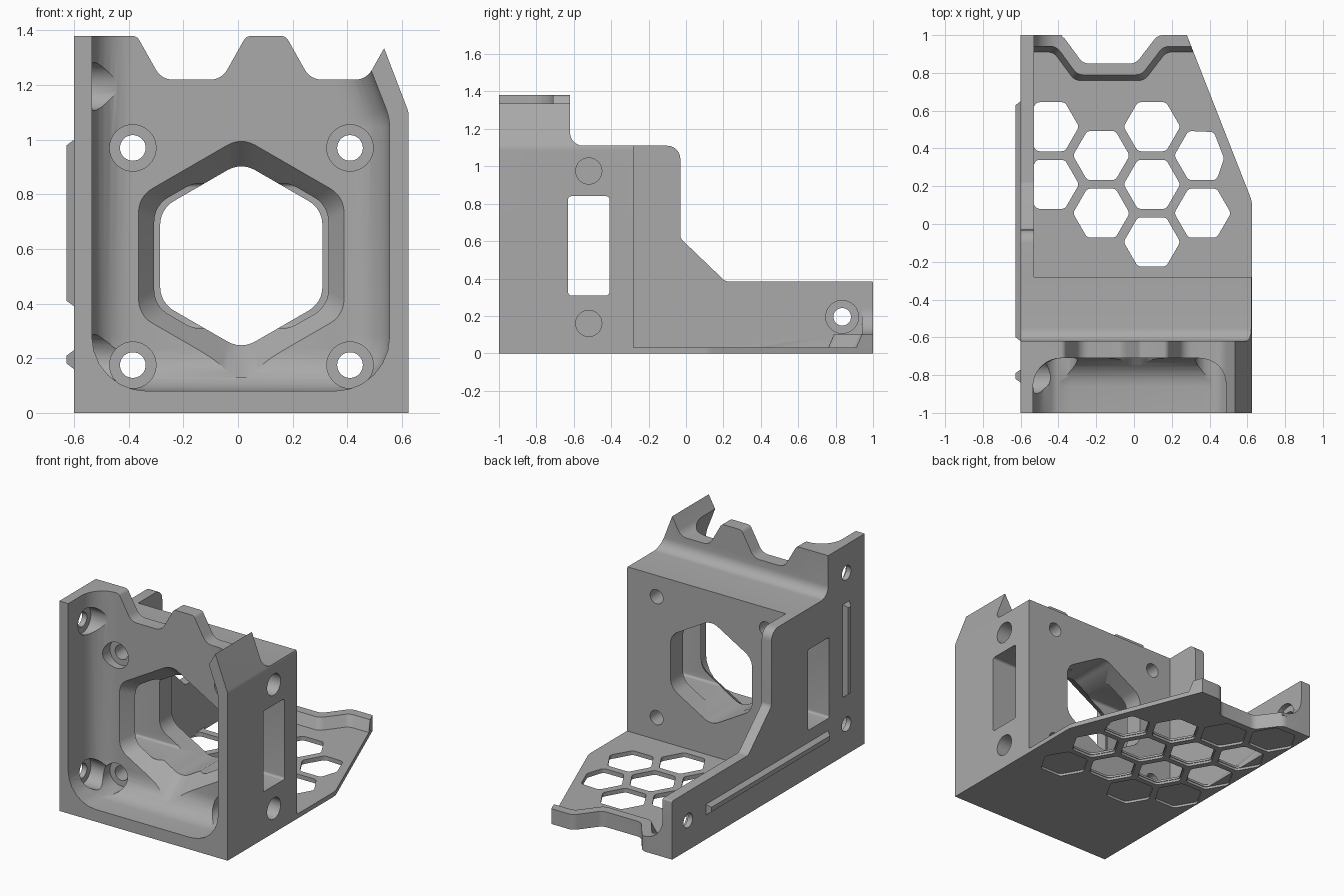
import bpy, bmesh, math
from mathutils import Vector

cube = bpy.data.objects.get("Cube")
if cube:
    bpy.data.objects.remove(cube)

grey = bpy.data.materials.new("plain grey")
grey.use_nodes = True
COLOUR = (0.40, 0.40, 0.40, 1)
grey.diffuse_color = COLOUR
grey.node_tree.nodes["Principled BSDF"].inputs["Base Color"].default_value = COLOUR


def rounded(corners, radius=0.0, steps=6):
    """Outline with rounded corners; a corner may carry its own radius."""
    out, n = [], len(corners)
    for i, c in enumerate(corners):
        p = Vector(c[:2])
        r = c[2] if len(c) > 2 else radius
        a = (Vector(corners[i - 1][:2]) - p).normalized()
        b = (Vector(corners[(i + 1) % n][:2]) - p).normalized()
        half = a.angle(b) / 2
        if r <= 0 or half > 1.55:
            out.append(p)
            continue
        centre = p + (a + b).normalized() * r / math.sin(half)
        start = p + a * r / math.tan(half) - centre
        end = p + b * r / math.tan(half) - centre
        sweep = start.angle_signed(end)
        for k in range(steps + 1):
            t = -sweep * k / steps
            out.append(centre + Vector((start.x * math.cos(t) - start.y * math.sin(t),
                                        start.x * math.sin(t) + start.y * math.cos(t))))
    return out


def inset(corners, d):
    """Move every side of a counter-clockwise convex outline inward by d."""
    out, n = [], len(corners)
    for i, c in enumerate(corners):
        p = Vector(c)
        a = (p - Vector(corners[i - 1])).normalized()
        b = (Vector(corners[(i + 1) % n]) - p).normalized()
        na, nb = Vector((-a.y, a.x)), Vector((-b.y, b.x))
        out.append(p + (na + nb) * d / (1 + na.dot(nb)))
    return out


def box(u0, u1, v0, v1):
    return [(u0, v0), (u1, v0), (u1, v1), (u0, v1)]


def circle(u, v, r, sides=32):
    return [(u + r * math.cos(k * math.tau / sides), v + r * math.sin(k * math.tau / sides))
            for k in range(sides)]


def hexagon(u, v, r, turn=0.0):
    return [Vector(p) for p in
            ((u + r * math.cos(turn + k * math.pi / 3), v + r * math.sin(turn + k * math.pi / 3))
             for k in range(6))]


def loft(name, axis, *rings):
    """Solid through rings of (depth, outline) stacked along an axis."""
    place = {"x": lambda w, p: (w, p[0], p[1]),
             "y": lambda w, p: (p[0], w, p[1]),
             "z": lambda w, p: (p[0], p[1], w)}[axis]
    bm = bmesh.new()
    loops = [[bm.verts.new(place(w, p)) for p in outline] for w, outline in rings]
    n = len(loops[0])
    bm.faces.new(loops[0])
    bm.faces.new(loops[-1])
    for lo, hi in zip(loops, loops[1:]):
        for i in range(n):
            j = (i + 1) % n
            bm.faces.new((lo[i], lo[j], hi[j], hi[i]))
    bmesh.ops.recalc_face_normals(bm, faces=bm.faces)
    mesh = bpy.data.meshes.new(name)
    bm.to_mesh(mesh)
    bm.free()
    mesh.materials.append(grey)
    obj = bpy.data.objects.new(name, mesh)
    bpy.context.collection.objects.link(obj)
    return obj


def prism(name, axis, outline, a, b):
    return loft(name, axis, (a, outline), (b, outline))


def combine(body, other, operation="DIFFERENCE"):
    mod = body.modifiers.new("combine", "BOOLEAN")
    mod.object, mod.operation, mod.solver = other, operation, "EXACT"
    bpy.context.view_layer.objects.active = body
    bpy.ops.object.modifier_apply(modifier=mod.name)
    bpy.data.objects.remove(other)


# Main block with the notched top edge
body = prism("bracket_body", "y", rounded([
    (-0.6, 0), (0.625, 0), (0.625, 1.1, 0.08), (0.535, 1.335), (0.47, 1.22, 0.07),
    (0.265, 1.22, 0.07), (0.175, 1.38, 0.03), (0.03, 1.38, 0.03), (-0.06, 1.22, 0.07),
    (-0.28, 1.22, 0.07), (-0.37, 1.38, 0.03), (-0.6, 1.38)]), -1, -0.28)
combine(body, prism("rear_step", "x", rounded(
    [(-0.62, 1.11, 0.07), (0.2, 1.11), (0.2, 2), (-0.62, 2)]), -1, 1))

# Front pocket with a filleted floor
pocket = [(-0.535, 0.08), (0.555, 0.08), (0.555, 1.08), (0.39, 1.6), (-0.535, 1.6)]
pocket[3] = (0.36, 1.58)
rings = [(-1.1, rounded(pocket, 0.2))]
FILLET = 0.15
for k in range(9):
    t = k / 8 * math.pi / 2
    d = FILLET * (1 - math.cos(t))
    rings.append((-0.71 - FILLET + FILLET * math.sin(t), rounded(inset(pocket, d), 0.2 - d)))
combine(body, loft("pocket", "y", *rings))

# Hexagonal opening with a chamfered mouth
def opening(apothem):
    return rounded(hexagon(0.012, 0.575, apothem / math.cos(math.pi / 6), math.pi / 6), 0.1)

combine(body, loft("opening", "y", (-0.75, opening(0.405)), (-0.6, opening(0.297)),
                   (-0.2, opening(0.297))))

# Floor plate with honeycomb holes
floor_edge = [(-0.38, 1), (-0.27, 0.85), (0.01, 0.85), (0.125, 1)]
floor = prism("floor", "z", rounded(
    [(-0.6, -0.4), (0.625, -0.4), (0.625, 0.12, 0.15), (0.28, 1), (0.125, 1, 0.06),
     (0.01, 0.85, 0.06), (-0.27, 0.85, 0.06), (-0.38, 1, 0.06), (-0.6, 1)]), 0, 0.03)
DX, DY = 0.268, 0.305
edge_point, edge_normal = Vector((0.625, 0.1)), Vector((0.9, 0.345)).normalized()


def cell(col, row, r):
    pts = hexagon(0.095 + col * DX, 0.21 + row * DY, r)
    for p in pts:
        over = (p - edge_point).dot(edge_normal) + 0.05
        if over > 0:
            p -= edge_normal * over
    return rounded(pts, 0.03, 4)


open_cells = [(0, -1), (0, 0), (0, 1), (-2, 0), (-2, 1),
              (-1, -0.5), (-1, 0.5), (1, -0.5), (1, 0.5)]
blind_cells = [(-2, -1), (-2, 2), (-1, -1.5), (-1, 1.5), (1, -1.5)]
for c in open_cells:
    combine(floor, prism("cell", "z", cell(*c, 0.15), -0.1, 0.1))

# Raised lip along the back edge, thicker at its foot
def lip_outline(d):
    right = 0.28 + d * 0.383
    outer = [(-0.6, 1), (-0.38, 1, 0.06), (-0.27, 0.85, 0.06), (0.01, 0.85, 0.06),
             (0.125, 1, 0.06), (0.28, 1)]
    w = d * 0.5
    inner = [(right, 1 - d), (0.125 + w, 1 - d, 0.06), (0.01 + w, 0.85 - d, 0.06),
             (-0.27 - w, 0.85 - d, 0.06), (-0.38 - w, 1 - d, 0.06), (-0.6, 1 - d)]
    return rounded(outer + inner)

lip = loft("back_lip", "z", (0.01, lip_outline(0.09)), (0.03, lip_outline(0.09)),
           (0.1, lip_outline(0.06)))
gusset = prism("lip_gusset", "y", rounded(
    [(-0.57, 0.08), (-0.38, 0.08), (-0.38, 0.1), (-0.53, 0.1, 0.14), (-0.53, 0.25),
     (-0.57, 0.25)]), 0.94, 1)

# Long side wall
wall = prism("side_wall", "x", rounded(
    [(-0.4, 0), (1, 0), (1, 0.385, 0.01), (0.21, 0.385, 0.04), (-0.03, 0.615, 0.04),
     (-0.03, 1.11, 0.07), (-0.4, 1.11)]), -0.6, -0.53)

for part in (floor, wall, lip, gusset):
    combine(body, part, "UNION")

# Shallow honeycomb recesses under the floor
for c in open_cells + blind_cells:
    combine(body, prism("recess", "z", cell(*c, 0.155), -0.1, 0.016))

# Screw holes from front to back
for x in (-0.385, 0.41):
    for z in (0.175, 0.97):
        combine(body, prism("bore", "y", circle(x, z, 0.047), -1.1, 0))
        combine(body, prism("counterbore", "y", circle(x, z, 0.085), -0.99, -0.66))

# Screw holes through the long wall, widened on the inside
for y, z, reach in ((-0.81, 0.2, -0.38), (-0.81, 1.195, -0.38), (0.835, 0.195, -0.45)):
    combine(body, prism("bore", "x", circle(y, z, 0.047), -0.7, -0.4))
    combine(body, prism("counterbore", "x", circle(y, z, 0.088), -0.565, reach))

# Cross slot and the round sockets above and below it
combine(body, prism("slot", "x", rounded(box(-0.63, -0.41, 0.31, 0.84), 0.015), -0.8, 0.8))
for z in (0.16, 0.975):
    combine(body, prism("socket", "x", circle(-0.52, z, 0.07), 0.3, 0.8))

# Chamfered locating ribs on the outside of the long wall
horizontal = box(-0.62, 0.65, 0.16, 0.23)
vertical = box(-0.84, -0.77, 0.39, 1.0)
ribs = [loft(name, "x", (-0.6, shape), (-0.627, inset(shape, 0.02)))
        for name, shape in (("horizontal_rib", horizontal), ("vertical_rib", vertical))]

for obj in [body] + ribs:
    bpy.ops.object.select_all(action="DESELECT")
    obj.select_set(True)
    bpy.context.view_layer.objects.active = obj
    bpy.ops.object.shade_smooth_by_angle(angle=math.radians(30))
